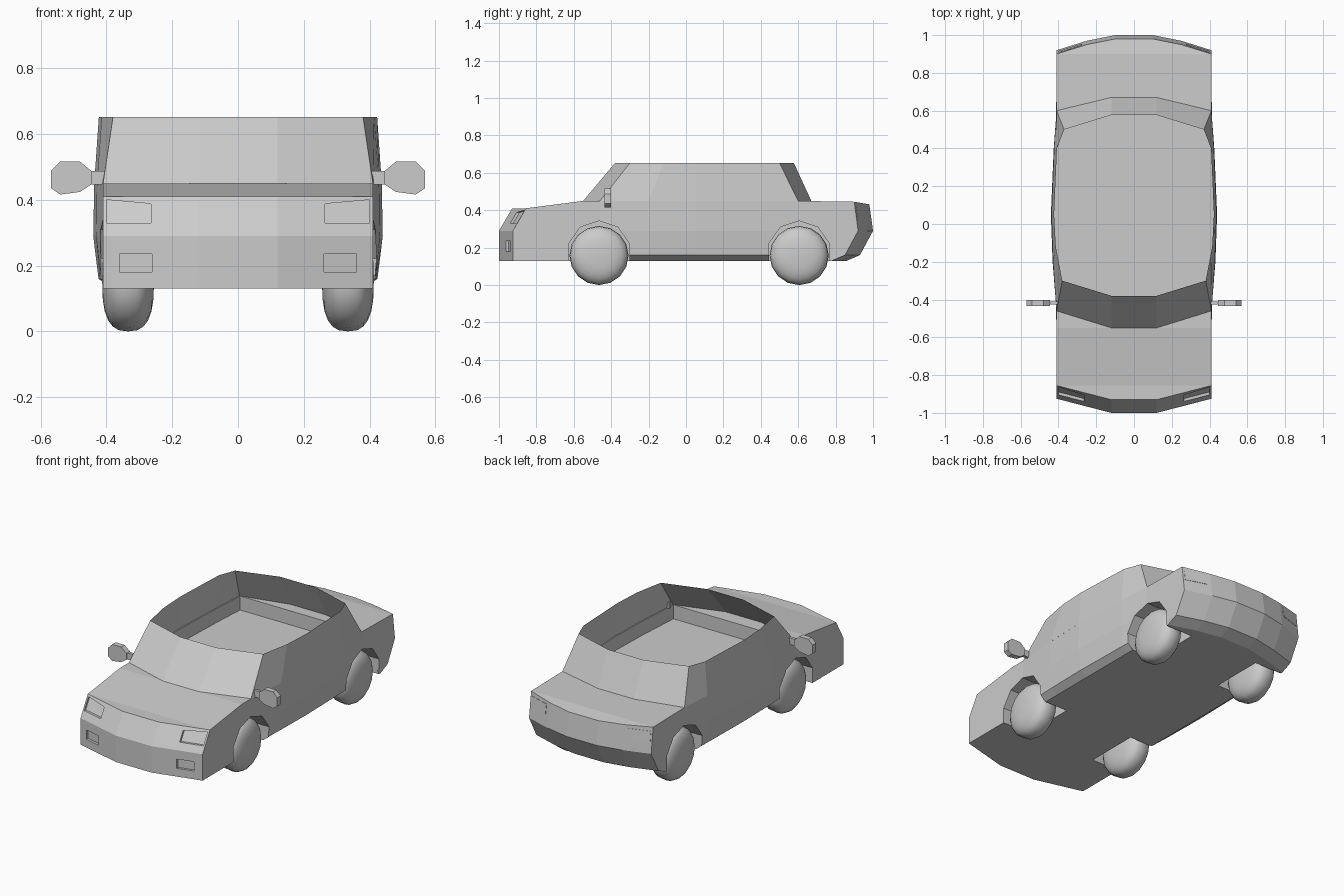
import bpy, bmesh, math
from mathutils import Matrix

cube = bpy.data.objects.get("Cube")
if cube:
    bpy.data.objects.remove(cube, do_unlink=True)

grey = bpy.data.materials.new("light grey")
grey.use_nodes = True
GREY = (0.6, 0.6, 0.6, 1)
grey.diffuse_color = GREY
for node in grey.node_tree.nodes:
    if node.type == 'BSDF_PRINCIPLED':
        node.inputs["Base Color"].default_value = GREY


def finish(name, bm, smooth=False):
    bmesh.ops.recalc_face_normals(bm, faces=bm.faces)
    mesh = bpy.data.meshes.new(name)
    bm.to_mesh(mesh)
    bm.free()
    mesh.materials.append(grey)
    for p in mesh.polygons:
        p.use_smooth = smooth
    ob = bpy.data.objects.new(name, mesh)
    bpy.context.collection.objects.link(ob)
    return ob


def mirrored_ring(bm, half):
    """Closed ring from a front-to-back half outline on +x."""
    pts = half + [(-x, y, z) for x, y, z in reversed(half)]
    return [bm.verts.new(p) for p in pts]


def bridge(bm, a, b):
    n = len(a)
    for i in range(n):
        j = (i + 1) % n
        bm.faces.new((a[i], a[j], b[j], b[i]))


def prism(name, outline, direction):
    """Extrude a planar outline along a vector."""
    bm = bmesh.new()
    face = bm.faces.new([bm.verts.new(p) for p in outline])
    out = bmesh.ops.extrude_face_region(bm, geom=[face])
    verts = [v for v in out["geom"] if isinstance(v, bmesh.types.BMVert)]
    bmesh.ops.translate(bm, verts=verts, vec=direction)
    return finish(name, bm)


def deck(y):
    """Height of the hood, belt line and boot lid."""
    hood = min(1, max(0, (-0.55 - y) / 0.31))
    return 0.45 - 0.04 * hood - 0.02 * max(0, y - 0.67) - 0.15 * max(0, y - 0.9)


# Lower body: outlines stacked from the sill to the belt line
SIDE = [(-0.55, 0.0), (-0.46, 0.0), (-0.2, 0.7), (0.05, 1.0), (0.4, 0.5), (0.6, 0.0)]
LEVELS = [(0.13, -1.0, 0.86, -0.03, 0), (0.16, -1.0, 0.93, 0, 0.014),
          (0.29, -1.0, 1.0, 0, 0.03), (None, -0.93, 0.98, 0, 0.027)]
bm = bmesh.new()
rings = []
for z, front, rear, tuck, bulge in LEVELS:
    plan = [(0.12, front), (0.41, front + 0.075)]
    plan += [(0.41 + tuck * (y > -0.5) + bulge * k, y) for y, k in SIDE]
    plan += [(0.41, rear - 0.08), (0.25, rear - 0.03), (0.1, rear)]
    rings.append(mirrored_ring(bm, [(x, y, deck(y) if z is None else z) for x, y in plan]))
for a, b in zip(rings, rings[1:]):
    bridge(bm, a, b)
for ring in (rings[0], rings[-1]):
    n = len(ring)
    for i in range(n // 2 - 1):
        bm.faces.new((ring[i], ring[i + 1], ring[n - 2 - i], ring[n - 1 - i]))
body = finish("body", bm)


# Surfaces that the lamps sit on
def bumper_y(x, z):
    return -1 + 0.075 * (abs(x) - 0.12) / 0.29


def nose_y(x, z):
    return bumper_y(x, z) + 0.07 * (z - 0.29) / 0.12


def tail_y(x, z):
    return 0.97 - 0.05 * (abs(x) - 0.25) / 0.16 - 0.02 * (z - 0.29) / 0.14


def lamp(name, corners, surface, offset, depth):
    return prism(name, [(x, surface(x, z) + offset, z) for x, z in corners], (0, depth, 0))


# Sunken cabin floor, wheel arches and front lamp recesses
well = [(0.406 + 0.025 * k, y) for y, k in SIDE[1:]]
well += [(-x, y) for x, y in reversed(well)]
cutters = [prism("cabin_cutter", [(x, y, 0.365) for x, y in well], (0, 0, 0.2))]
HEADLAMP = [(0.265, 0.33), (0.40, 0.33), (0.40, 0.40), (0.265, 0.388)]
FOGLAMP = [(0.262, 0.18), (0.36, 0.18), (0.36, 0.236), (0.262, 0.236)]
TAILLAMP = [(0.275, 0.36), (0.40, 0.36), (0.40, 0.42), (0.275, 0.42)]
WHEELS = (-0.465, 0.605)
for s in (-1, 1):
    for y in WHEELS:
        arch = []
        for k in range(10):
            a = math.tau * (k + 0.5) / 10
            arch.append((s * 0.23, y + 0.17 * math.cos(a), 0.168 + 0.175 * math.sin(a)))
        cutters.append(prism("arch_cutter", arch, (s * 0.3, 0, 0)))
    for corners, surface in ((HEADLAMP, nose_y), (FOGLAMP, bumper_y)):
        side = [(s * x, z) for x, z in corners]
        cutters.append(lamp("lamp_cutter", side, surface, -0.03, 0.045))
for c in cutters:
    c.hide_render = True
    mod = body.modifiers.new("cut", 'BOOLEAN')
    mod.operation = 'DIFFERENCE'
    mod.solver = 'EXACT'
    mod.object = c
bpy.context.view_layer.update()
result = bpy.data.meshes.new_from_object(body.evaluated_get(bpy.context.evaluated_depsgraph_get()))
body.modifiers.clear()
body.data = result
for c in cutters:
    bpy.data.objects.remove(c, do_unlink=True)

# Open-topped cabin walls
BASE = [(0.12, -0.55), (0.41, -0.46), (0.429, -0.2), (0.437, 0.05),
        (0.4235, 0.4), (0.41, 0.6), (0.12, 0.67)]
ROOF = [(0.12, -0.38), (0.38, -0.3), (0.414, -0.12), (0.423, 0.05),
        (0.408, 0.4), (0.37, 0.5), (0.12, 0.577)]
bm = bmesh.new()
low = mirrored_ring(bm, [(x, y, 0.45) for x, y in BASE])
high = mirrored_ring(bm, [(x, y, 0.652) for x, y in ROOF])
bridge(bm, low, high)
finish("cabin_walls", bm)

# Paired parts
HEAD = [(0.445, 0.487), (0.48, 0.516), (0.54, 0.516), (0.568, 0.488),
        (0.568, 0.435), (0.54, 0.416), (0.48, 0.424), (0.445, 0.447)]
ARM = [(0.40, 0.447), (0.45, 0.447), (0.45, 0.487), (0.40, 0.487)]
for s, label in ((1, "left"), (-1, "right")):
    # Door mirror
    prism(label + "_mirror", [(s * x, -0.435, z) for x, z in HEAD], (0, 0.033, 0))
    prism(label + "_mirror_arm", [(s * x, -0.427, z) for x, z in ARM], (0, 0.018, 0))
    # Tail lamp plate
    lamp(label + "_tail_lamp", [(s * x, z) for x, z in TAILLAMP], tail_y, -0.002, 0.005)
    # Rounded wheels
    for y, end in zip(WHEELS, ("front", "rear")):
        bm = bmesh.new()
        bmesh.ops.create_uvsphere(bm, u_segments=16, v_segments=12, radius=1)
        for v in bm.verts:
            r = math.hypot(v.co.x, v.co.y)
            k = r ** 0.7 / r if r > 1e-4 else 0
            v.co.x *= k * 0.158
            v.co.y *= k * 0.158
            v.co.z = math.copysign(abs(v.co.z) ** 0.75, v.co.z) * 0.079
        bmesh.ops.rotate(bm, verts=bm.verts, matrix=Matrix.Rotation(math.pi / 2, 3, 'Y'))
        bmesh.ops.translate(bm, verts=bm.verts, vec=(s * 0.334, y, 0.158))
        finish(f"{end}_{label}_wheel", bm, True)
